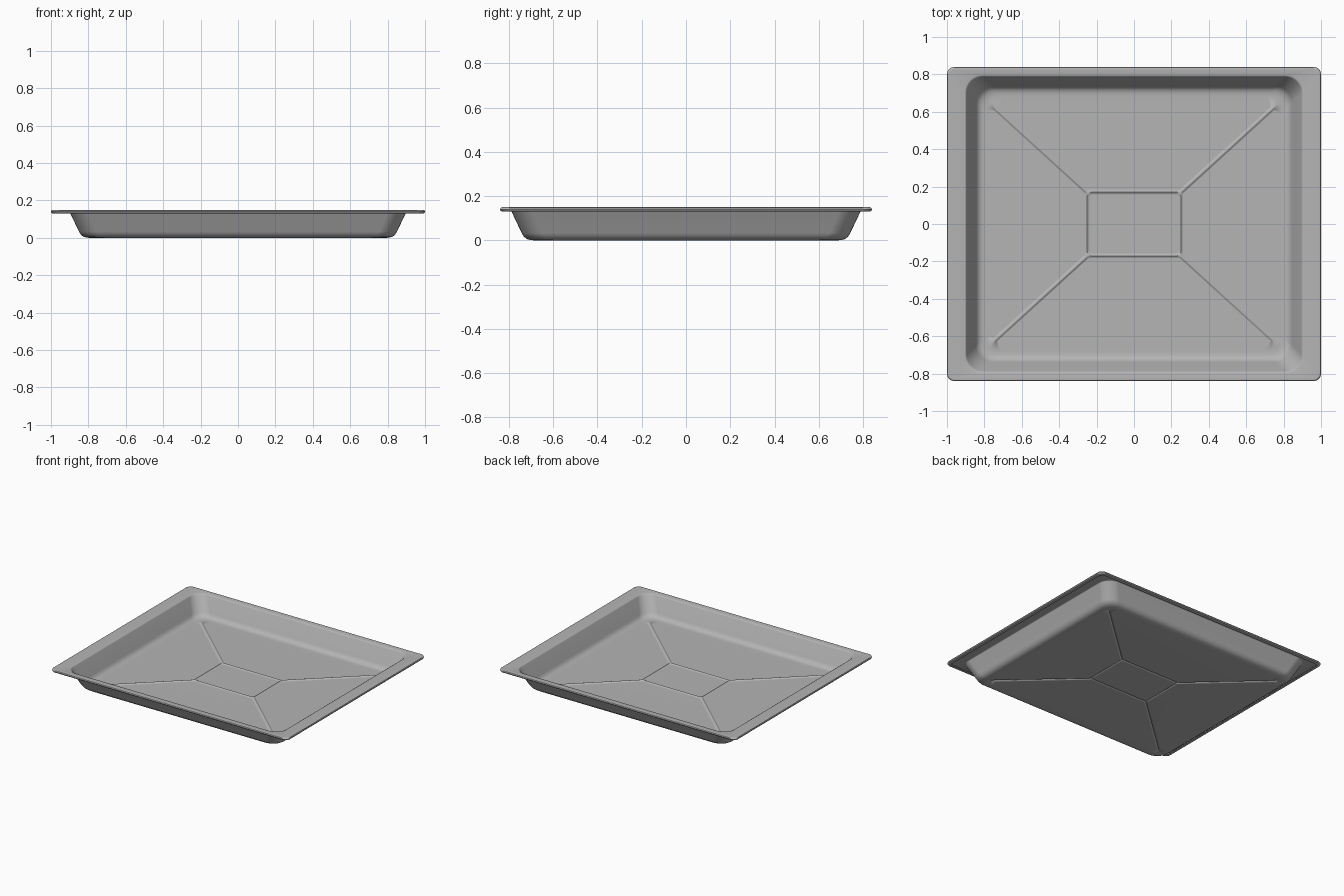
import bpy
import bmesh
import math

if "Cube" in bpy.data.objects:
    bpy.data.objects.remove(bpy.data.objects["Cube"], do_unlink=True)

SEGMENTS = 8      # faces in each rounded corner
SHEET = 0.006     # metal thickness
RIDGE = 0.008     # height of the pressed ridges

# Brushed steel
steel = bpy.data.materials.new("grey_steel")
steel.use_nodes = True
colour = (0.46, 0.46, 0.46, 1)
steel.diffuse_color = colour
steel.node_tree.nodes["Principled BSDF"].inputs["Base Color"].default_value = colour


def rounded_loop(bm, hx, hy, z, r, bead=0):
    """Ring of vertices round a rectangle; bead lifts the corner middles."""
    ring = []
    for q in range(4):
        sx = 1 if q in (0, 3) else -1
        sy = 1 if q < 2 else -1
        for k in range(SEGMENTS + 1):
            t = k / SEGMENTS
            a = math.radians(90) * (q + t)
            lift = bead * math.sin(math.pi * t) ** 2
            ring.append(bm.verts.new((sx * (hx - r) + r * math.cos(a),
                                      sy * (hy - r) + r * math.sin(a), z + lift)))
    return ring


# Cross-section from the curled lip inwards: half x, half y, z, corner radius, corner bead
F = SHEET
sections = [
    # Curled lip
    (0.975, 0.815, 0.130, 0.025, 0),
    (0.990, 0.830, 0.130, 0.035, 0),
    (0.997, 0.837, 0.133, 0.04, 0),
    (1.000, 0.840, 0.140, 0.04, 0),
    (0.997, 0.837, 0.147, 0.04, 0),
    (0.990, 0.830, 0.150, 0.035, 0),
    # Flat rim and shoulder
    (0.905, 0.795, 0.148, 0.09, 0),
    (0.895, 0.787, 0.141, 0.09, 0),
    # Sloping wall and floor fillet
    (0.845, 0.737, 0.036, 0.09, 0),
    (0.836, 0.728, 0.021, 0.09, 0),
    (0.823, 0.715, 0.011, 0.09, 0),
    (0.808, 0.699, 0.007, 0.09, 0),
    (0.790, 0.682, F, 0.09, 0),
    # Floor with diagonal ridges
    (0.750, 0.627, F, 0.02, RIDGE),
    (0.264, 0.184, F, 0.02, RIDGE),
    # Ridge round the centre panel
    (0.257, 0.177, F + RIDGE * 0.5, 0.02, RIDGE * 0.5),
    (0.250, 0.170, F + RIDGE, 0.02, 0),
    (0.243, 0.163, F + RIDGE * 0.5, 0.02, 0),
    (0.236, 0.156, F, 0.02, 0),
]

bm = bmesh.new()
rings = [rounded_loop(bm, *s) for s in sections]
for outer, inner in zip(rings, rings[1:]):
    n = len(outer)
    for i in range(n):
        j = (i + 1) % n
        bm.faces.new((outer[i], outer[j], inner[j], inner[i]))
bm.faces.new(rings[-1])

mesh = bpy.data.meshes.new("baking_tray")
bm.to_mesh(mesh)
bm.free()
tray = bpy.data.objects.new("baking_tray", mesh)
bpy.context.collection.objects.link(tray)
mesh.materials.append(steel)

# Give the sheet its thickness, then smooth it
bpy.ops.object.select_all(action="DESELECT")
tray.select_set(True)
bpy.context.view_layer.objects.active = tray
solid = tray.modifiers.new("sheet_thickness", "SOLIDIFY")
solid.thickness = SHEET
solid.offset = -1
bpy.ops.object.modifier_apply(modifier=solid.name)
bpy.ops.object.shade_smooth_by_angle(angle=math.radians(40))
weighted = tray.modifiers.new("clean_shading", "WEIGHTED_NORMAL")
weighted.keep_sharp = True
